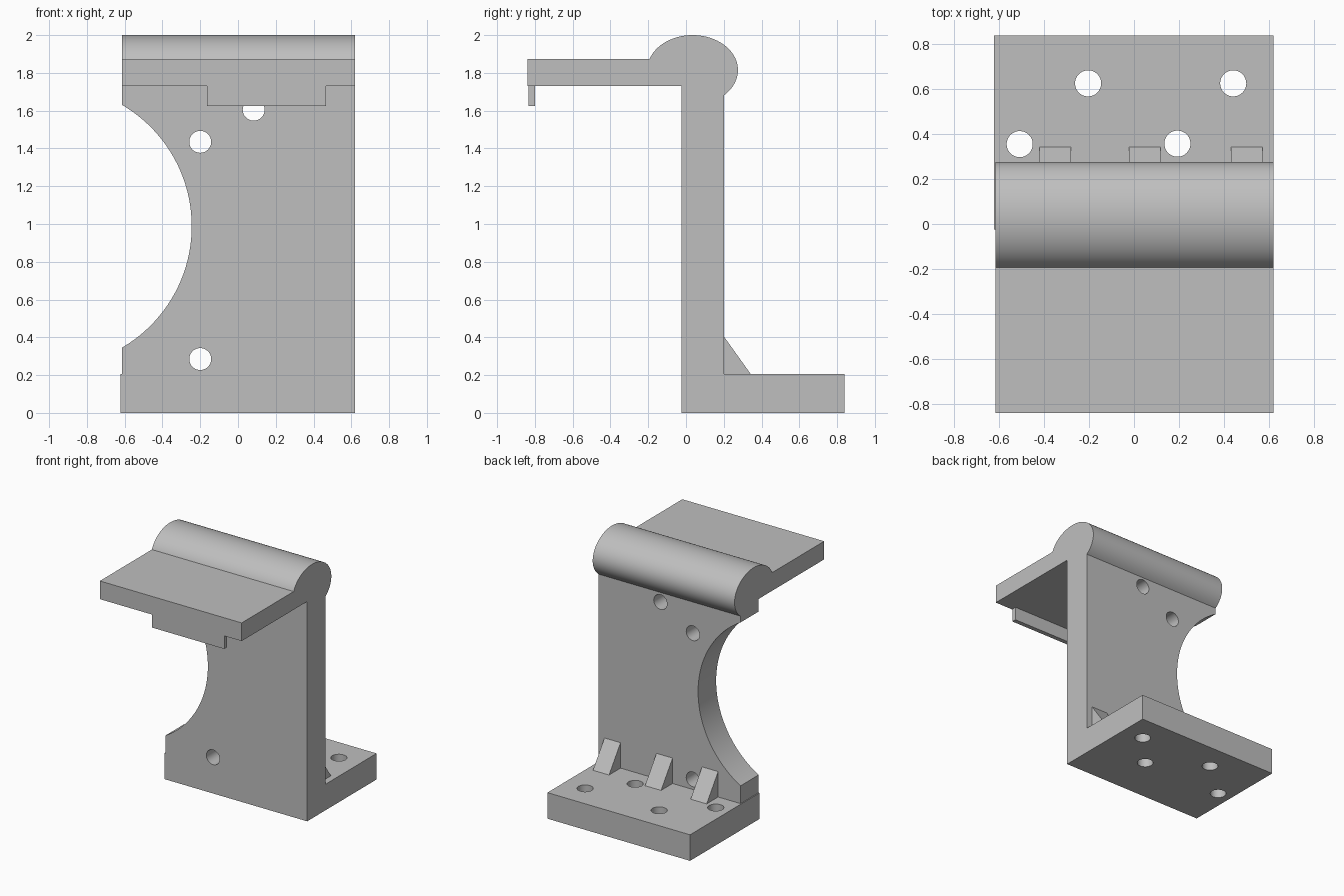
import bpy, bmesh
from math import sin, cos, pi, radians
from mathutils import Matrix

cube = bpy.data.objects.get("Cube")
if cube:
    bpy.data.objects.remove(cube, do_unlink=True)

grey = bpy.data.materials.new("plain grey")
grey.use_nodes = True
grey.diffuse_color = (0.52, 0.52, 0.52, 1)
grey.node_tree.nodes["Principled BSDF"].inputs["Base Color"].default_value = grey.diffuse_color


def add_object(name, bm):
    bmesh.ops.recalc_face_normals(bm, faces=bm.faces)
    mesh = bpy.data.meshes.new(name)
    bm.to_mesh(mesh)
    bm.free()
    mesh.materials.append(grey)
    obj = bpy.data.objects.new(name, mesh)
    bpy.context.collection.objects.link(obj)
    return obj


def extrude_profile(name, points, x0, x1):
    """Sweep a side profile of (y, z) points along x."""
    bm = bmesh.new()
    face = bm.faces.new([bm.verts.new((x0, y, z)) for y, z in points])
    swept = bmesh.ops.extrude_face_region(bm, geom=[face])["geom"]
    verts = [v for v in swept if isinstance(v, bmesh.types.BMVert)]
    bmesh.ops.translate(bm, verts=verts, vec=(x1 - x0, 0, 0))
    return add_object(name, bm)


def box(name, x0, x1, y0, y1, z0, z1):
    return extrude_profile(name, [(y0, z0), (y1, z0), (y1, z1), (y0, z1)], x0, x1)


def drill(obj, centre, radius, depth, axis, segments=48):
    """Cut a round hole through the object along y or z."""
    bm = bmesh.new()
    turn = Matrix.Rotation(pi / 2, 4, 'X') if axis == 'Y' else Matrix()
    bmesh.ops.create_cone(bm, cap_ends=True, segments=segments, radius1=radius,
                          radius2=radius, depth=depth,
                          matrix=Matrix.Translation(centre) @ turn)
    cutter = add_object("hole_cutter", bm)
    cutter.hide_render = True
    mod = obj.modifiers.new("hole", 'BOOLEAN')
    mod.operation, mod.solver, mod.object = 'DIFFERENCE', 'EXACT', cutter
    bpy.context.view_layer.objects.active = obj
    bpy.ops.object.modifier_apply(modifier=mod.name)
    bpy.data.objects.remove(cutter, do_unlink=True)


def smooth(obj):
    bpy.ops.object.select_all(action='DESELECT')
    obj.select_set(True)
    bpy.context.view_layer.objects.active = obj
    bpy.ops.object.shade_smooth_by_angle(angle=radians(30))


FRONT, BACK, BASE_TOP, RIGHT, LEFT = -0.025, 0.2, 0.205, -0.615, 0.62
HOLE = 0.058

# Base plate with four bolt holes
base = box("base_plate", -0.622, LEFT, FRONT, 0.838, 0, BASE_TOP)
for x, y in [(-0.204, 0.625), (0.441, 0.625), (-0.508, 0.355), (0.193, 0.357)]:
    drill(base, (x, y, 0.1), HOLE, 0.5, 'Z')
smooth(base)

# Upright wall, overhanging shelf and rounded barrel in one profile
start, end, steps = -0.813, pi - 0.319, 56
profile = [(FRONT, BASE_TOP), (BACK, BASE_TOP)]
for i in range(steps + 1):
    a = start + (end - start) * i / steps
    profile.append((0.035 + 0.24 * cos(a), 1.815 + 0.185 * sin(a)))
profile += [(-0.84, 1.873), (-0.84, 1.73), (FRONT, 1.73)]
wall = extrude_profile("wall_and_shelf", profile, RIGHT, LEFT)

# Large side cutout and three cross holes in the wall
drill(wall, (-0.989, 0.08, 0.988), 0.744, 0.5, 'Y', 128)
for x, z in [(-0.2, 1.435), (-0.2, 0.285), (0.083, 1.605)]:
    drill(wall, (x, 0.08, z), HOLE, 0.5, 'Y')
smooth(wall)

# Lip hanging under the shelf edge
box("shelf_lip", -0.165, 0.465, -0.835, -0.8, 1.625, 1.73)

# Triangular ribs behind the wall
for i, x in enumerate((-0.35, 0.047, 0.5)):
    extrude_profile(f"rib_{i + 1}", [(BACK, BASE_TOP), (0.343, BASE_TOP), (BACK, 0.405)],
                    x - 0.07, x + 0.07)
